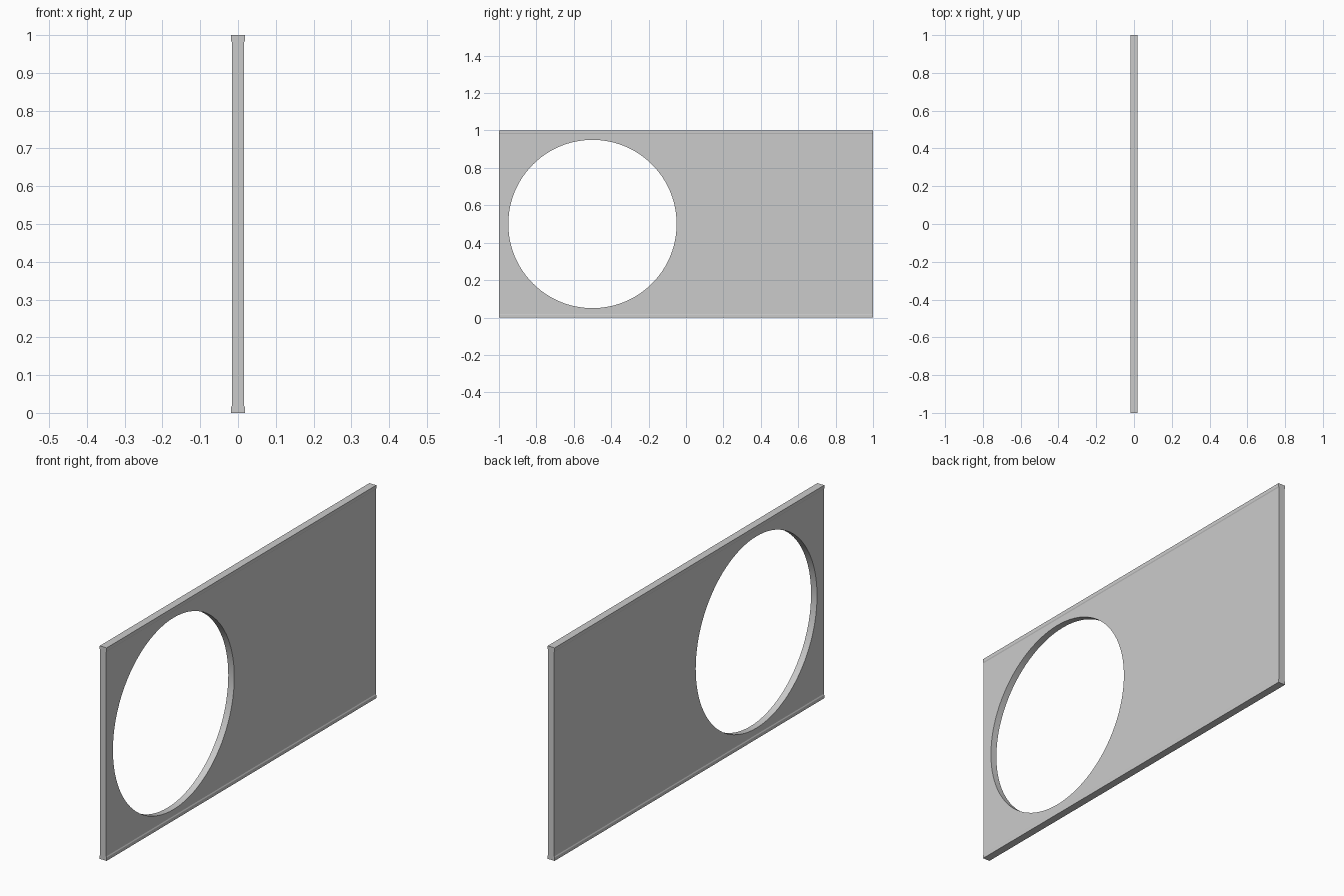
import bpy, bmesh, math

if "Cube" in bpy.data.objects:
    bpy.data.objects.remove(bpy.data.objects["Cube"])

HALF_T, RAIL_T = 0.0155, 0.018     # half thickness of sheet and edge rails
RAIL_H, TAPER_H = 0.015, 0.02      # rail height before / after its taper

# Panel: I-shaped cross-section (x, z) swept along y
right = [(RAIL_T, 0), (RAIL_T, RAIL_H), (HALF_T, TAPER_H),
         (HALF_T, 1 - TAPER_H), (RAIL_T, 1 - RAIL_H), (RAIL_T, 1)]
profile = right + [(-x, z) for x, z in reversed(right)]
bm = bmesh.new()
face = bm.faces.new([bm.verts.new((x, -1, z)) for x, z in profile])
ext = bmesh.ops.extrude_face_region(bm, geom=[face])
bmesh.ops.translate(bm, vec=(0, 2, 0),
                    verts=[v for v in ext["geom"] if isinstance(v, bmesh.types.BMVert)])
bmesh.ops.recalc_face_normals(bm, faces=bm.faces)
mesh = bpy.data.meshes.new("panel")
bm.to_mesh(mesh)
bm.free()
panel = bpy.data.objects.new("panel", mesh)
bpy.context.collection.objects.link(panel)

# Round opening cut through one half
bpy.ops.mesh.primitive_cylinder_add(vertices=96, radius=0.45, depth=0.2,
                                    location=(0, -0.5, 0.5),
                                    rotation=(0, math.pi / 2, 0))
cutter = bpy.context.object
cutter.name = "opening_cutter"
cutter.hide_render = True
cut = panel.modifiers.new("opening", "BOOLEAN")
cut.operation = "DIFFERENCE"
cut.solver = "EXACT"
cut.object = cutter

# Apply the cut and drop the helper
bpy.ops.object.select_all(action="DESELECT")
panel.select_set(True)
bpy.context.view_layer.objects.active = panel
bpy.ops.object.modifier_apply(modifier=cut.name)
bpy.data.objects.remove(cutter)
bpy.ops.object.shade_smooth_by_angle(angle=math.radians(20))
